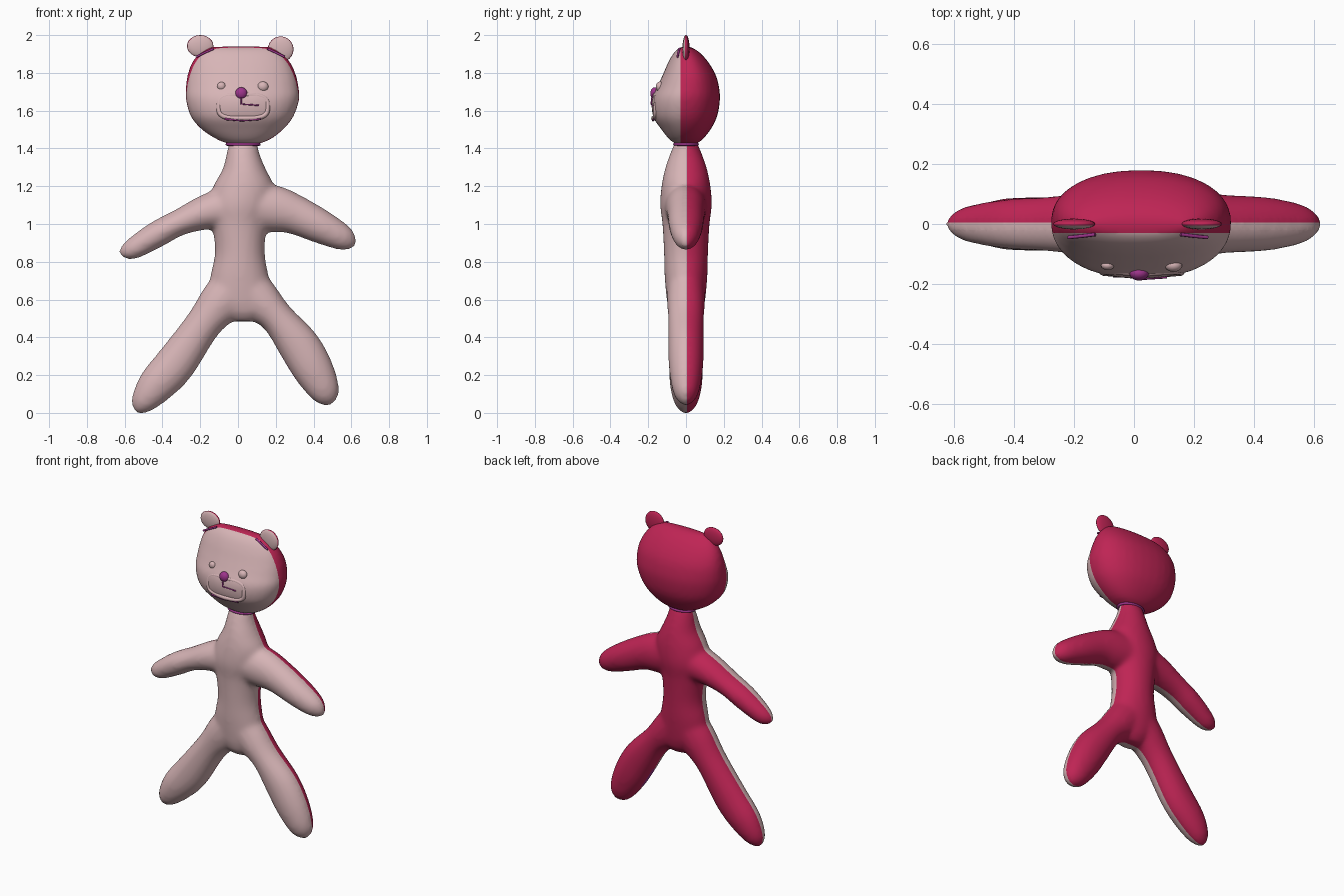
import bpy, bmesh, math
from mathutils import Vector

if "Cube" in bpy.data.objects:
    bpy.data.objects.remove(bpy.data.objects["Cube"])

def material(name, rgb):
    m = bpy.data.materials.new(name)
    m.diffuse_color = (*rgb, 1)
    m.use_nodes = True
    m.node_tree.nodes["Principled BSDF"].inputs["Base Color"].default_value = m.diffuse_color
    return m

PINK = material("pale_pink", (0.68, 0.46, 0.47))
CRIMSON = material("crimson", (0.52, 0.018, 0.09))
PURPLE = material("purple", (0.34, 0.035, 0.26))

def catmull(rows, steps=5):
    """Resample a list of rings smoothly."""
    p = [rows[0]] + rows + [rows[-1]]
    out = []
    for i in range(1, len(p) - 2):
        for s in range(steps):
            t = s / steps
            out.append([0.5 * (2*b + (c-a)*t + (2*a-5*b+4*c-d)*t*t + (3*b-a-3*c+d)*t**3)
                        for a, b, c, d in zip(p[i-1], p[i], p[i+1], p[i+2])])
    return out + [list(rows[-1])]

def loft(bm, rows, power=1.0, upright=False, n=32):
    """Tube through rings (x, z, half width, half depth, y centre)."""
    rows = catmull([tuple(r) + (0,) * (5 - len(r)) for r in rows])
    rings = []
    for i, (x, z, w, d, yc) in enumerate(rows):
        a, b = rows[max(i-1, 0)], rows[min(i+1, len(rows)-1)]
        t = Vector((b[0]-a[0], 0, b[1]-a[1])).normalized()
        side = Vector((1, 0, 0)) if upright else Vector((t.z, 0, -t.x))
        ring = []
        for k in range(n):
            c, s = math.cos(2*math.pi*k/n), math.sin(2*math.pi*k/n)
            c, s = (math.copysign(abs(v)**power, v) for v in (c, s))
            co = Vector((x, yc, z)) + side*(c*max(w, .004)) + Vector((0, s*max(d, .004), 0))
            ring.append(bm.verts.new(co))
        rings.append(ring)
    faces = [bm.faces.new(rings[0]), bm.faces.new(rings[-1])]
    for r, q in zip(rings, rings[1:]):
        faces += [bm.faces.new((r[k], r[(k+1) % n], q[(k+1) % n], q[k])) for k in range(n)]
    bmesh.ops.recalc_face_normals(bm, faces=faces)

def add_object(name, bm, mats):
    me = bpy.data.meshes.new(name)
    bm.to_mesh(me)
    bm.free()
    for m in mats:
        me.materials.append(m)
    for f in me.polygons:
        f.use_smooth = True
    ob = bpy.data.objects.new(name, me)
    bpy.context.collection.objects.link(ob)
    return ob

def two_tone(ob, seam, rule=None, cuts=()):
    """Cut along a vertical seam: pink in front, crimson behind."""
    bm = bmesh.new()
    bm.from_mesh(ob.data)
    for y in (seam, *cuts):
        bmesh.ops.bisect_plane(bm, geom=bm.verts[:] + bm.edges[:] + bm.faces[:],
                               plane_co=(0, y, 0), plane_no=(0, 1, 0), dist=1e-5)
    for f in bm.faces:
        c = f.calc_center_median()
        f.material_index = 0 if c.y < seam else 1
        if rule and rule(c, f.normal):
            f.material_index = 2
        f.smooth = True
    bm.to_mesh(ob.data)
    bm.free()

def melt(ob, iterations):
    """Fuse overlapping lofts into one soft skin."""
    r = ob.modifiers.new("fuse", 'REMESH')
    r.mode, r.voxel_size = 'VOXEL', 0.014
    s = ob.modifiers.new("soften", 'SMOOTH')
    s.factor, s.iterations = 0.5, iterations
    dg = bpy.context.evaluated_depsgraph_get()
    me = bpy.data.meshes.new_from_object(ob.evaluated_get(dg))
    ob.modifiers.clear()
    me.materials.clear()
    for m in (PINK, CRIMSON, PURPLE):
        me.materials.append(m)
    ob.data = me

# body: torso, arms and legs fused
bm = bmesh.new()
loft(bm, [(.027, 1.44, .075, .055), (.027, 1.37, .088, .085), (.033, 1.29, .115, .112),
          (.03, 1.2, .16, .13), (.015, 1.1, .17, .137), (.008, 1.0, .145, .125),
          (.01, .85, .132, .117), (.008, .72, .155, .113), (.015, .6, .17, .102),
          (.03, .53, .13, .085), (.03, .485, .07, .05)], upright=True)
loft(bm, [(.02, 1.1, .13, .12), (-.16, 1.065, .095, .105), (-.31, 1.008, .07, .09),
          (-.43, .945, .07, .083), (-.55, .873, .058, .062), (-.6, .852, .04, .04), (-.63, .842, .008, .01)])
loft(bm, [(.02, 1.1, .13, .12), (.19, 1.08, .125, .108), (.30, 1.05, .105, .098),
          (.44, .985, .09, .09), (.55, .93, .07, .068), (.6, .905, .045, .04), (.628, .895, .008, .01)])
loft(bm, [(0, .68, .13, .1), (-.09, .585, .118, .1), (-.187, .465, .096, .092), (-.33, .262, .108, .09),
          (-.43, .15, .1, .085), (-.495, .068, .073, .066), (-.525, .025, .045, .04), (-.54, .002, .01, .01)])
loft(bm, [(.03, .68, .13, .1), (.125, .585, .11, .1), (.21, .5, .09, .095), (.32, .36, .11, .095),
          (.395, .235, .108, .09), (.455, .125, .085, .072), (.485, .072, .055, .045), (.5, .046, .01, .01)])
body = add_object("body", bm, [])
melt(body, 10)
two_tone(body, 0.005, cuts=(-.02, .02),
         rule=lambda c, n: abs(c.y) < .02 and .2 < c.x < .31 and .13 < c.z < .31 and n.x < -.3)

# head
bm = bmesh.new()
loft(bm, [(.03, 1.42, .06, .045), (.03, 1.445, .135, .085), (.024, 1.5, .215, .13),
          (.022, 1.57, .272, .17, -.005), (.024, 1.66, .3, .18), (.022, 1.73, .298, .162, .012),
          (.02, 1.79, .287, .14, .017), (.017, 1.85, .263, .11, .013), (.015, 1.9, .225, .075, .006),
          (.015, 1.93, .18, .04), (.015, 1.94, .15, .012)], power=.9, upright=True)
head = add_object("head", bm, [])
melt(head, 5)
two_tone(head, -0.03)

def ball(name, loc, size, mats, seg=24):
    bm = bmesh.new()
    bmesh.ops.create_uvsphere(bm, u_segments=seg, v_segments=seg // 2, radius=1)
    for v in bm.verts:
        v.co = Vector(a*b + c for a, b, c in zip(v.co, size, loc))
    return add_object(name, bm, mats)

def tube(name, pts, r, mat, closed=False):
    """Thin round line through points."""
    cu = bpy.data.curves.new(name, 'CURVE')
    cu.dimensions, cu.bevel_depth, cu.bevel_resolution = '3D', r, 2
    cu.use_fill_caps = True
    sp = cu.splines.new('POLY')
    sp.points.add(len(pts) - 1)
    for p, co in zip(sp.points, pts):
        p.co = (*co, 1)
    sp.use_cyclic_u = closed
    cu.materials.append(mat)
    ob = bpy.data.objects.new(name, cu)
    bpy.context.collection.objects.link(ob)

# ears with a purple seam where they meet the head
for side, x, z, sx, sz in (("left", -.2, 1.942, .07, .058), ("right", .226, 1.925, .068, .068)):
    ear = ball("ear_" + side, (x, 0, z), (sx, .018, sz), [PINK, CRIMSON])
    two_tone(ear, -0.005)
    s = 1 if x < 0 else -1
    tube("ear_seam_" + side, [(x - s*.02, -.045, 1.885), (x + s*.03, -.04, 1.91),
                              (x + s*.07, -.035, 1.928)], .006, PURPLE)

# neck seam
tube("neck_seam", [(.027 + .085*math.cos(a*math.pi/12), .06*math.sin(a*math.pi/12), 1.422)
                   for a in range(24)], .008, PURPLE, True)

# eyes and nose
ball("eye_left", (-.088, -.138, 1.73), (.022, .016, .022), [PINK])
ball("eye_right", (.132, -.138, 1.727), (.029, .022, .027), [PINK])
ball("nose", (.017, -.165, 1.692), (.032, .024, .032), [PURPLE])

# muzzle: raised rounded rim, with the mouth lines
rim = []
for k in range(40):
    c, s = math.cos(k*math.pi/20), math.sin(k*math.pi/20)
    c, s = (math.copysign(abs(v)**.6, v) for v in (c, s))
    rim.append((.027 + .13*c, -.172 + .012*abs(c) + (.008 if s > 0 else 0)*s, 1.622 + .062*s))
tube("muzzle_rim", rim, .013, PINK, True)
tube("mouth_line", [(.017, -.18, 1.67), (.017, -.184, 1.635), (.11, -.178, 1.628)], .004, PURPLE)
tube("muzzle_seam", [(-.07, -.172, 1.556), (.02, -.174, 1.549), (.12, -.17, 1.556)], .006, PURPLE)
